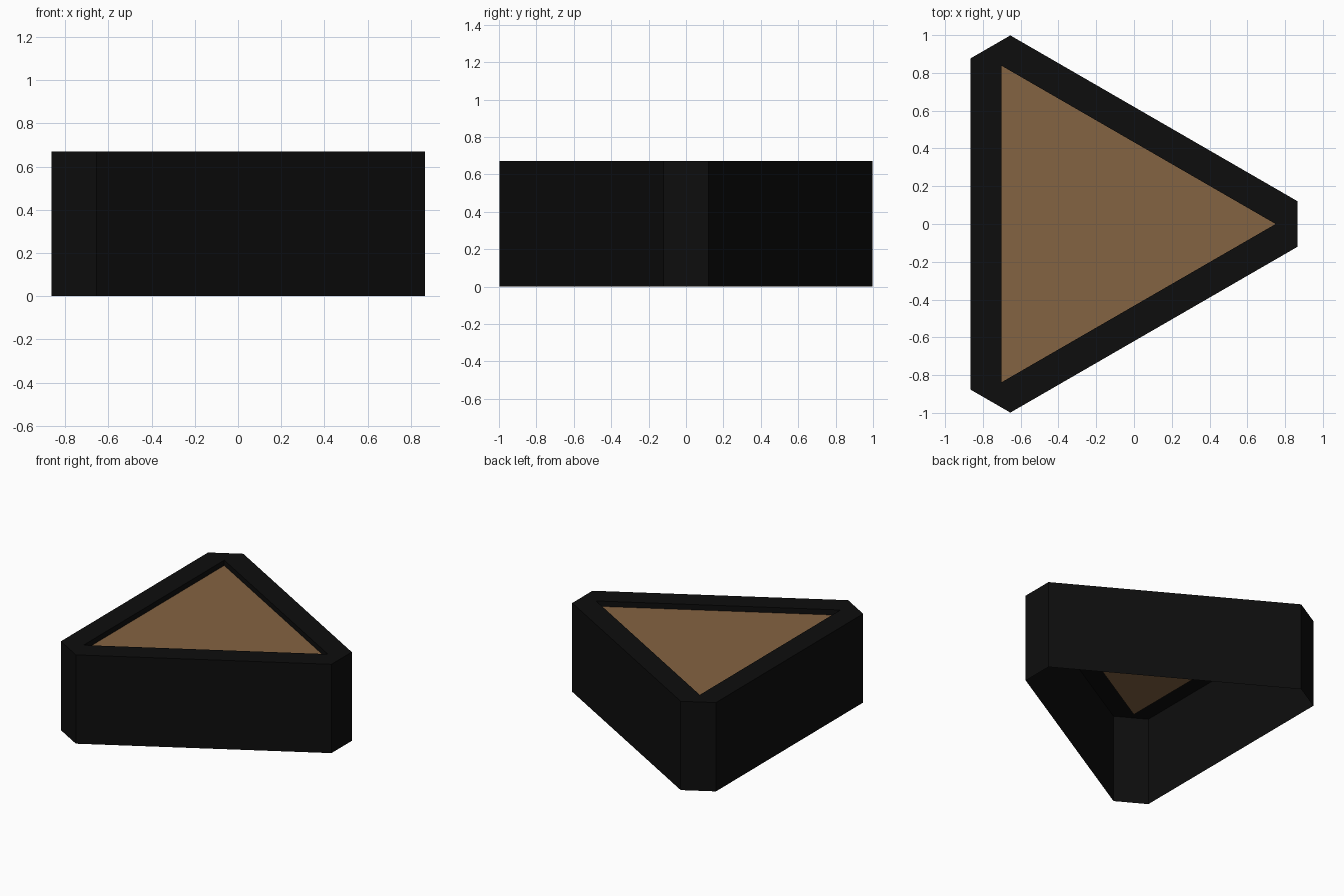
import bpy, bmesh
from math import radians
from mathutils import Vector, Matrix

cube = bpy.data.objects.get("Cube")
if cube:
    bpy.data.objects.remove(cube, do_unlink=True)

CENTRE = Vector((-0.218, 0, 0))   # axis of the three-fold symmetry
HEIGHT = 0.67
SOIL_Z = 0.63
CORNER = (1.083, 0.121)           # cut-off corner: distance out, half width
OPENING = (0.968, 0)              # sharp corner of the opening


def material(name, colour):
    mat = bpy.data.materials.new(name)
    mat.use_nodes = True
    mat.diffuse_color = (*colour, 1)
    bsdf = mat.node_tree.nodes["Principled BSDF"]
    bsdf.inputs["Base Color"].default_value = (*colour, 1)
    return mat


def ring(bm, corner, z):
    """Two points per corner, turned around the axis three times."""
    out, half = corner
    verts = []
    for i in range(3):
        turn = Matrix.Rotation(radians(120 * i), 3, 'Z')
        for y in (-half, half):
            verts.append(bm.verts.new(CENTRE + turn @ Vector((out, y, z))))
    return verts


def bridge(bm, a, b):
    for i in range(len(a)):
        j = (i + 1) % len(a)
        bm.faces.new((a[i], a[j], b[j], b[i]))


def finish(bm, name, mat):
    mesh = bpy.data.meshes.new(name)
    bm.to_mesh(mesh)
    bm.free()
    mesh.materials.append(mat)
    bpy.context.collection.objects.link(bpy.data.objects.new(name, mesh))


black = material("planter black", (0.004, 0.004, 0.004))
brown = material("soil brown", (0.231, 0.125, 0.054))

# Planter shell, open underneath: outer wall, flat rim, short inner lip
bm = bmesh.new()
rings = [ring(bm, CORNER, 0), ring(bm, CORNER, HEIGHT),
         ring(bm, OPENING, HEIGHT), ring(bm, OPENING, SOIL_Z)]
for lower, upper in zip(rings, rings[1:]):
    bridge(bm, lower, upper)
# Merge the doubled points at the sharp corners of the opening
bmesh.ops.dissolve_degenerate(bm, dist=0.0001, edges=bm.edges[:])
bmesh.ops.remove_doubles(bm, verts=bm.verts[:], dist=0.0001)
finish(bm, "planter_shell", black)

# Soil surface inside the rim
bm = bmesh.new()
bm.faces.new(ring(bm, OPENING, SOIL_Z)[::2])
finish(bm, "soil", brown)
